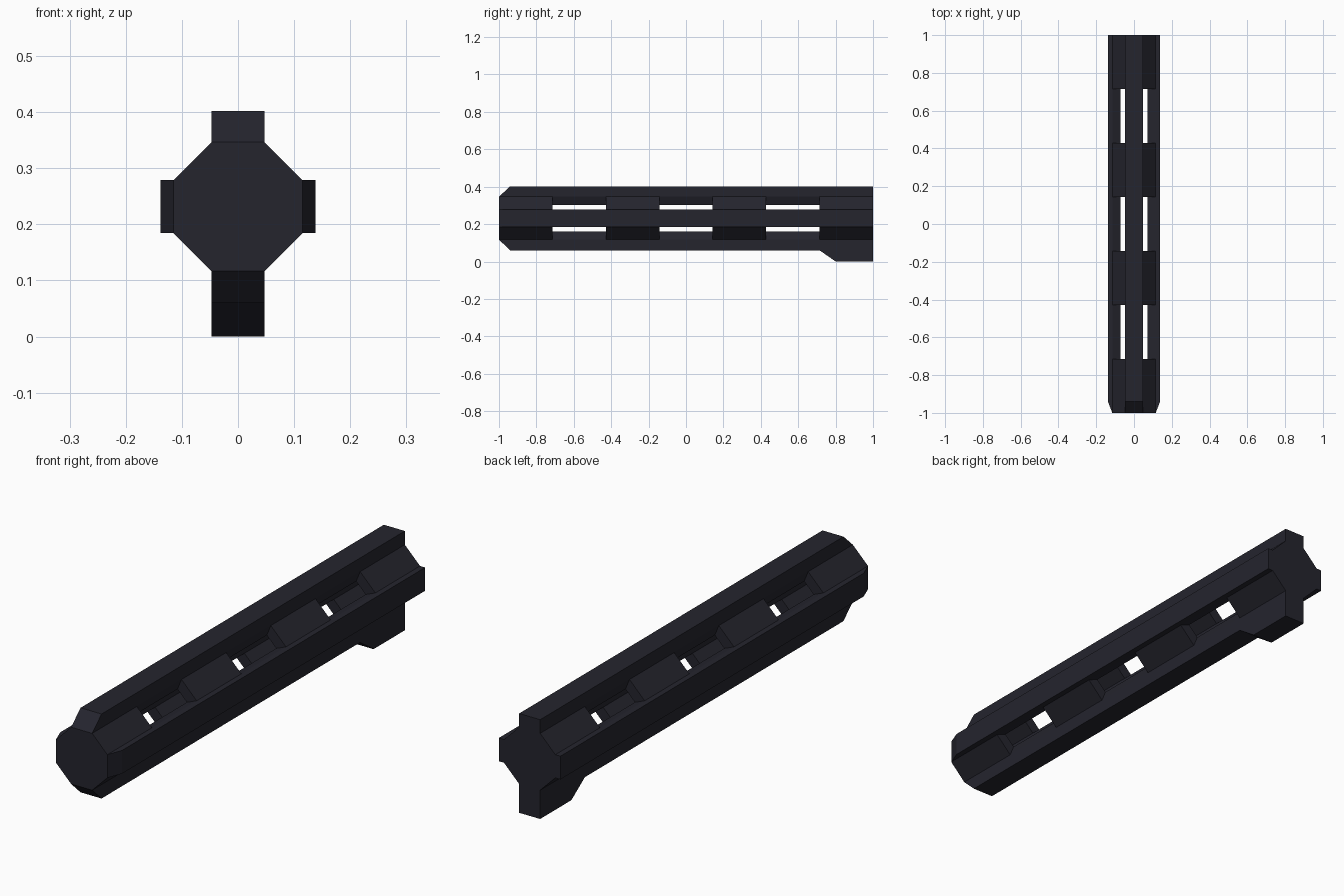
import bpy, bmesh
from math import atan2

if "Cube" in bpy.data.objects:
    bpy.data.objects.remove(bpy.data.objects["Cube"])

CZ = 0.2315                 # height of the tube axis
A, B = 0.047, 0.115         # half width of a flat, distance of a flat from the axis
INNER = 0.62                # inner octagon scale
ENDS = [-1 + 2 * k / 7 for k in range(8)]

mat = bpy.data.materials.new("dark blue grey")
mat.diffuse_color = (0.018, 0.018, 0.027, 1)
mat.use_nodes = True
mat.node_tree.nodes["Principled BSDF"].inputs["Base Color"].default_value = mat.diffuse_color


def finish(bm, name):
    bmesh.ops.recalc_face_normals(bm, faces=bm.faces)
    mesh = bpy.data.meshes.new(name)
    bm.to_mesh(mesh)
    bm.free()
    mesh.materials.append(mat)
    obj = bpy.data.objects.new(name, mesh)
    bpy.context.collection.objects.link(obj)
    return obj


# Octagon corners, starting with the right-hand flat (even sides are flats)
octagon = [(B, -A), (B, A), (A, B), (-A, B), (-B, A), (-B, -A), (-A, -B), (A, -B)]


# Hollow octagonal tube with three windows in each diagonal side
def tube():
    bm = bmesh.new()

    def ring(y, s):
        return [bm.verts.new((x * s, y, CZ + z * s)) for x, z in octagon]

    outer = [ring(y, 1) for y in ENDS]
    inner_y = [-0.956] + ENDS[1:-1] + [0.956]
    inner = [ring(y, INNER) for y in inner_y]
    for k in range(7):
        for i in range(8):
            j = (i + 1) % 8
            diagonal, window = i % 2 == 1, i % 2 == 1 and k % 2 == 1
            o = (outer[k][i], outer[k][j], outer[k + 1][j], outer[k + 1][i])
            n = (inner[k][i], inner[k][j], inner[k + 1][j], inner[k + 1][i])
            if window:      # four walls around the opening
                for c in range(4):
                    d = (c + 1) % 4
                    bm.faces.new((o[c], o[d], n[d], n[c]))
            else:
                bm.faces.new(n)
                if diagonal:    # flats are covered by the rails
                    bm.faces.new(o)
    for rings in (outer, inner):
        bm.faces.new(rings[0])
        bm.faces.new(rings[-1])
    finish(bm, "octagonal_tube")


# Rail: a (y, height from axis) profile extruded across one flat, open underneath
def rail(name, profile, place):
    bm = bmesh.new()
    sides = [[bm.verts.new(place(w, y, r)) for y, r in profile] for w in (-A, A)]
    for s in sides:
        bm.faces.new(s)
    for i in range(len(profile) - 1):
        bm.faces.new((sides[0][i], sides[0][i + 1], sides[1][i + 1], sides[1][i]))
    finish(bm, name)


tube()

rail("top_rail", [(-1, B), (-0.94, 0.1705), (1, 0.1705), (1, B)],
     lambda w, y, r: (w, y, CZ + r))

# Bottom rail with the deeper foot at the rear
rail("bottom_rail", [(-1, B), (-0.94, 0.1715), (0.714, 0.1715), (0.80, CZ), (1, CZ), (1, B)],
     lambda w, y, r: (w, y, CZ - r))

for label, s in (("right", 1), ("left", -1)):
    rail(label + "_rail", [(-1, B), (-0.94, 0.138), (1, 0.138), (1, B)],
         lambda w, y, r, s=s: (s * r, y, CZ + w))
